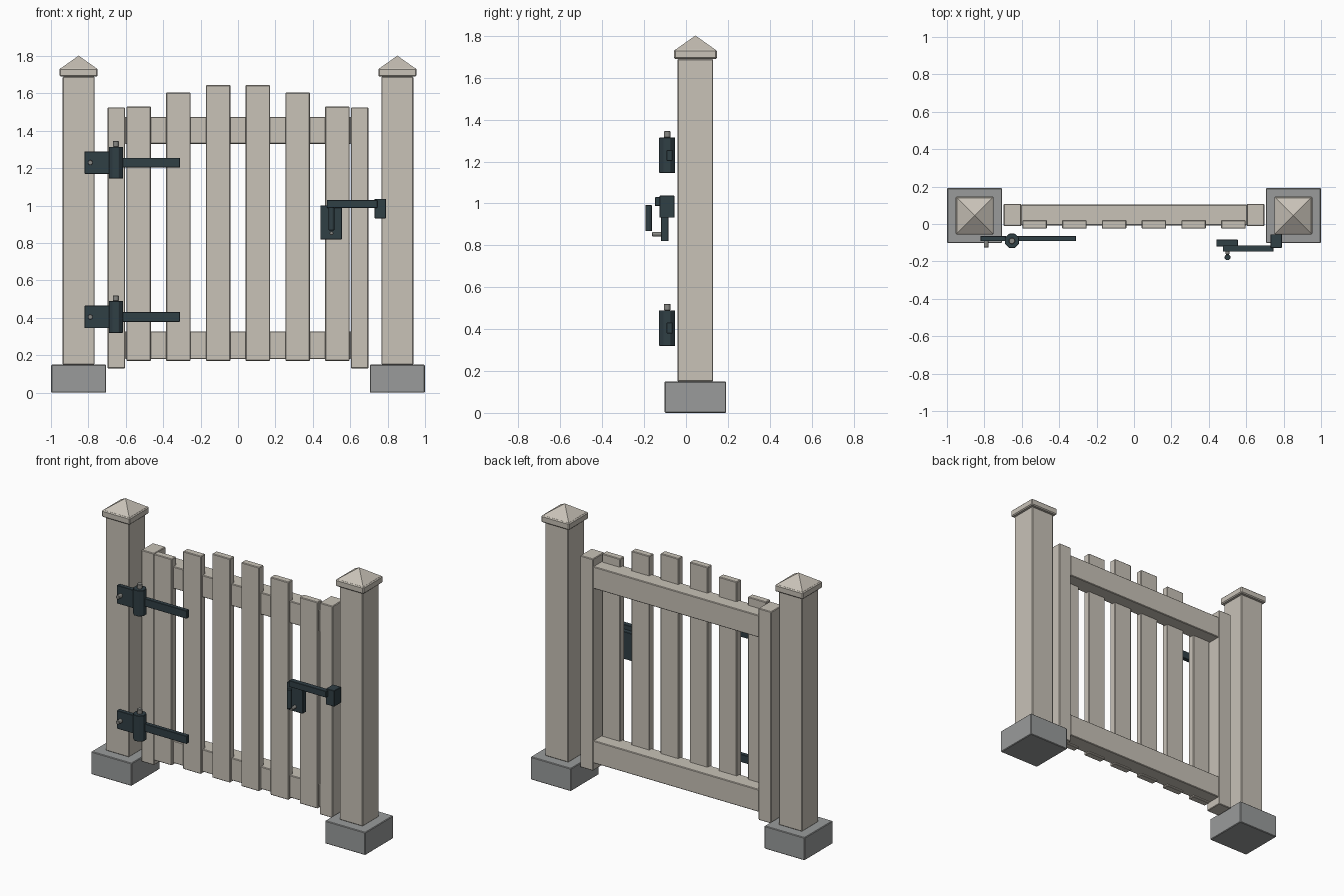
import bpy
from math import pi, sqrt

if "Cube" in bpy.data.objects:
    bpy.data.objects.remove(bpy.data.objects["Cube"], do_unlink=True)


def material(name, r, g, b):
    m = bpy.data.materials.new(name)
    m.use_nodes = True
    m.diffuse_color = (r, g, b, 1)
    m.node_tree.nodes["Principled BSDF"].inputs["Base Color"].default_value = (r, g, b, 1)
    return m


WOOD = material("weathered wood", 0.58, 0.54, 0.475)
STONE = material("concrete grey", 0.32, 0.33, 0.33)
IRON = material("dark iron", 0.03, 0.05, 0.06)
STEEL = material("dull steel", 0.25, 0.25, 0.235)


def finish(name, mat, bevel):
    ob = bpy.context.object
    ob.name = name
    ob.data.materials.append(mat)
    if bevel:
        mod = ob.modifiers.new("soft edges", "BEVEL")
        mod.width = bevel
        mod.segments = 1
    return ob


def box(name, x, y, z, mat, bevel=0.004):
    """Box from (low, high) pairs on each axis."""
    spans = (x, y, z)
    bpy.ops.mesh.primitive_cube_add(size=1, location=[(a + b) / 2 for a, b in spans])
    bpy.context.object.scale = [b - a for a, b in spans]
    bpy.ops.object.transform_apply(location=False, rotation=False, scale=True)
    return finish(name, mat, bevel)


def rod(name, loc, radius, length, mat, sides=8, axis="Z", bevel=0.002):
    bpy.ops.mesh.primitive_cylinder_add(
        vertices=sides, radius=radius, depth=length, location=loc,
        rotation=(pi / 2 if axis == "Y" else 0, 0, pi / sides if axis == "Z" else 0))
    return finish(name, mat, bevel)


# Posts with concrete footings and pyramid caps
POST_Y = 0.045
for side, s in (("left", 1), ("right", -1)):
    cx = 0.852 * s

    def square(name, half, low, high, mat, bevel=0.004, x=cx):
        return box(f"{side}_{name}", (x - half, x + half),
                   (POST_Y - half, POST_Y + half), (low, high), mat, bevel)

    square("footing", 0.147, 0, 0.15, STONE)
    square("post", 0.085, 0.15, 1.69, WOOD)
    square("cap_plate", 0.102, 1.69, 1.735, WOOD, 0.006)
    bpy.ops.mesh.primitive_cone_add(
        vertices=4, radius1=0.096 * sqrt(2), radius2=0, depth=0.068,
        location=(cx, POST_Y, 1.768), rotation=(0, 0, pi / 4))
    finish(f"{side}_cap_pyramid", WOOD, 0)

    # Upright of the gate frame
    box(f"{side}_stile", sorted((0.603 * s, 0.697 * s)), (-0.012, 0.108), (0.13, 1.525), WOOD)

# Gate rails
for name, low, high in (("lower_rail", 0.18, 0.328), ("upper_rail", 1.33, 1.475)):
    box(name, (-0.605, 0.605), (-0.008, 0.104), (low, high), WOOD)

# Pickets, arched towards the middle
for i in range(6):
    x = (i - 2.5) * 0.2125
    top = (1.53, 1.605, 1.645)[min(i, 5 - i)]
    box(f"picket_{i + 1}", (x - 0.066, x + 0.066), (-0.025, 0.021), (0.17, top), WOOD)

# Strap hinges
for name, z in (("lower", 0.405), ("upper", 1.23)):
    box(f"{name}_hinge_plate", (-0.82, -0.685), (-0.092, -0.064), (z - 0.06, z + 0.06), IRON, 0.002)
    box(f"{name}_hinge_strap", (-0.65, -0.31), (-0.092, -0.064), (z - 0.026, z + 0.026), IRON, 0.002)
    rod(f"{name}_hinge_barrel", (-0.653, -0.09, z), 0.041, 0.17, IRON)
    rod(f"{name}_hinge_pin", (-0.653, -0.09, z + 0.1), 0.017, 0.03, STEEL)
    rod(f"{name}_hinge_screw", (-0.79, -0.107, z), 0.014, 0.036, STEEL, axis="Y")

# Latch with its bar, keeper and hanging handle
box("latch_plate", (0.44, 0.555), (-0.12, -0.083), (0.82, 1.0), IRON, 0.002)
box("latch_bar", (0.475, 0.745), (-0.148, -0.114), (0.988, 1.03), IRON, 0.002)
box("latch_keeper", (0.73, 0.79), (-0.127, -0.055), (0.932, 1.037), IRON, 0.002)
rod("latch_handle", (0.5, -0.178, 0.93), 0.016, 0.125, IRON, sides=12)
rod("latch_screw", (0.5, -0.14, 0.853), 0.011, 0.044, STEEL, axis="Y")
